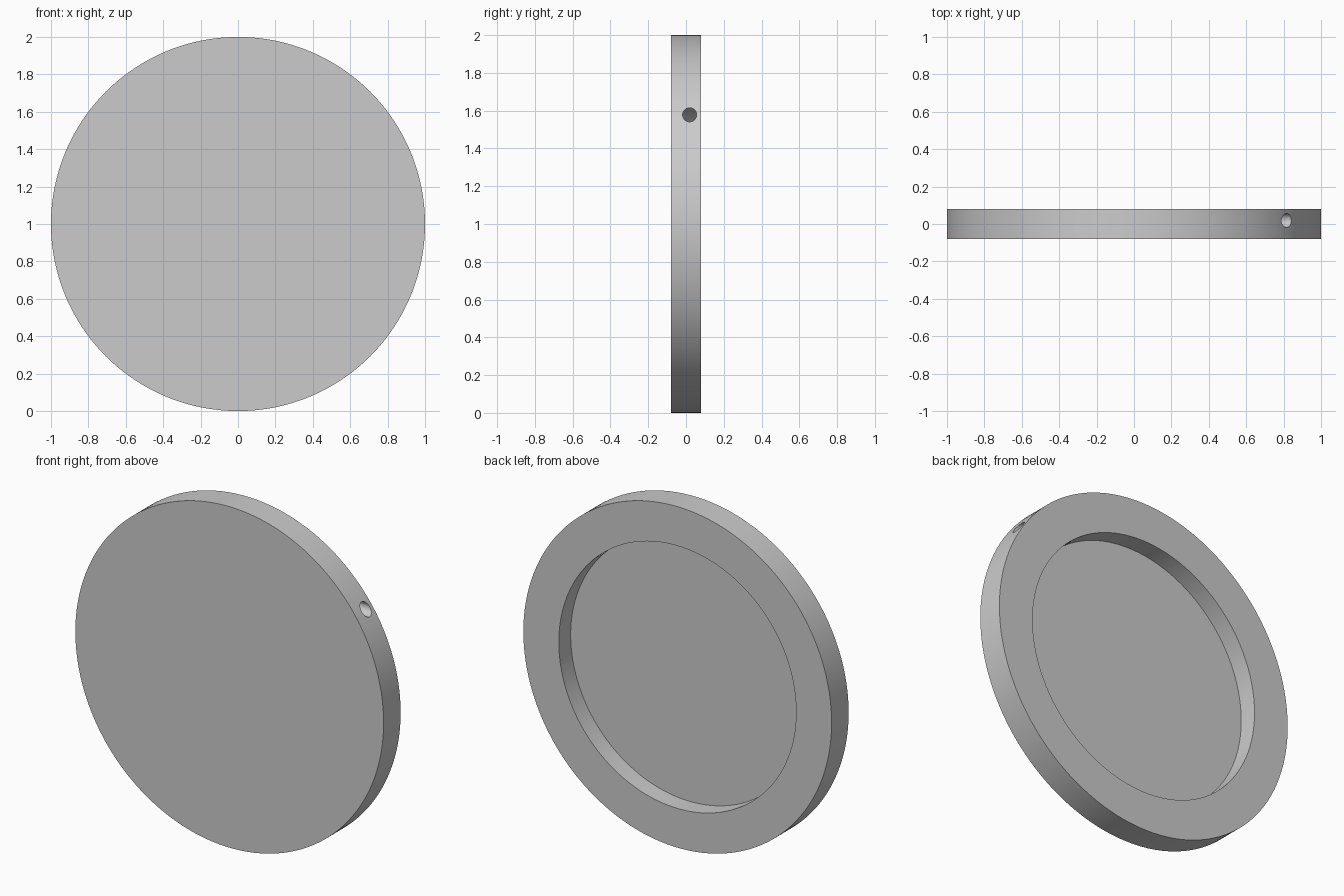
import bpy
from math import pi, radians

cube = bpy.data.objects.get("Cube")
if cube:
    bpy.data.objects.remove(cube, do_unlink=True)

HALF = 0.079      # half of the disc thickness
FLOOR = -0.031    # y of the recess floor


def cylinder(name, radius, length, centre, rotation, sides):
    bpy.ops.mesh.primitive_cylinder_add(
        vertices=sides, radius=radius, depth=length, location=centre, rotation=rotation)
    obj = bpy.context.object
    obj.name = name
    return obj


def cut(target, cutter):
    mod = target.modifiers.new(cutter.name, "BOOLEAN")
    mod.operation = "DIFFERENCE"
    mod.solver = "EXACT"
    mod.object = cutter
    bpy.ops.object.select_all(action="DESELECT")
    target.select_set(True)
    bpy.context.view_layer.objects.active = target
    bpy.ops.object.modifier_apply(modifier=mod.name)
    bpy.data.objects.remove(cutter, do_unlink=True)


# Round body standing on its edge
along_y = (pi / 2, 0, 0)
along_x = (0, pi / 2, 0)
body = cylinder("round_lid", 1.0, 2 * HALF, (0, 0, 1), along_y, 192)

# Shallow round recess in the back
depth = HALF - FLOOR + 0.1
cut(body, cylinder("recess_cutter", 0.77, depth, (0, FLOOR + depth / 2, 1), along_y, 192))

# Small sideways hole through the rim into the recess
cut(body, cylinder("hole_cutter", 0.037, 0.6, (0.7, 0.019, 1.578), along_x, 48))

# Plain grey finish
grey = bpy.data.materials.new("plain_grey")
grey.use_nodes = True
colour = (0.6, 0.6, 0.6, 1)
grey.diffuse_color = colour
grey.node_tree.nodes["Principled BSDF"].inputs["Base Color"].default_value = colour
body.data.materials.clear()
body.data.materials.append(grey)

bpy.ops.object.shade_smooth_by_angle(angle=radians(30))
